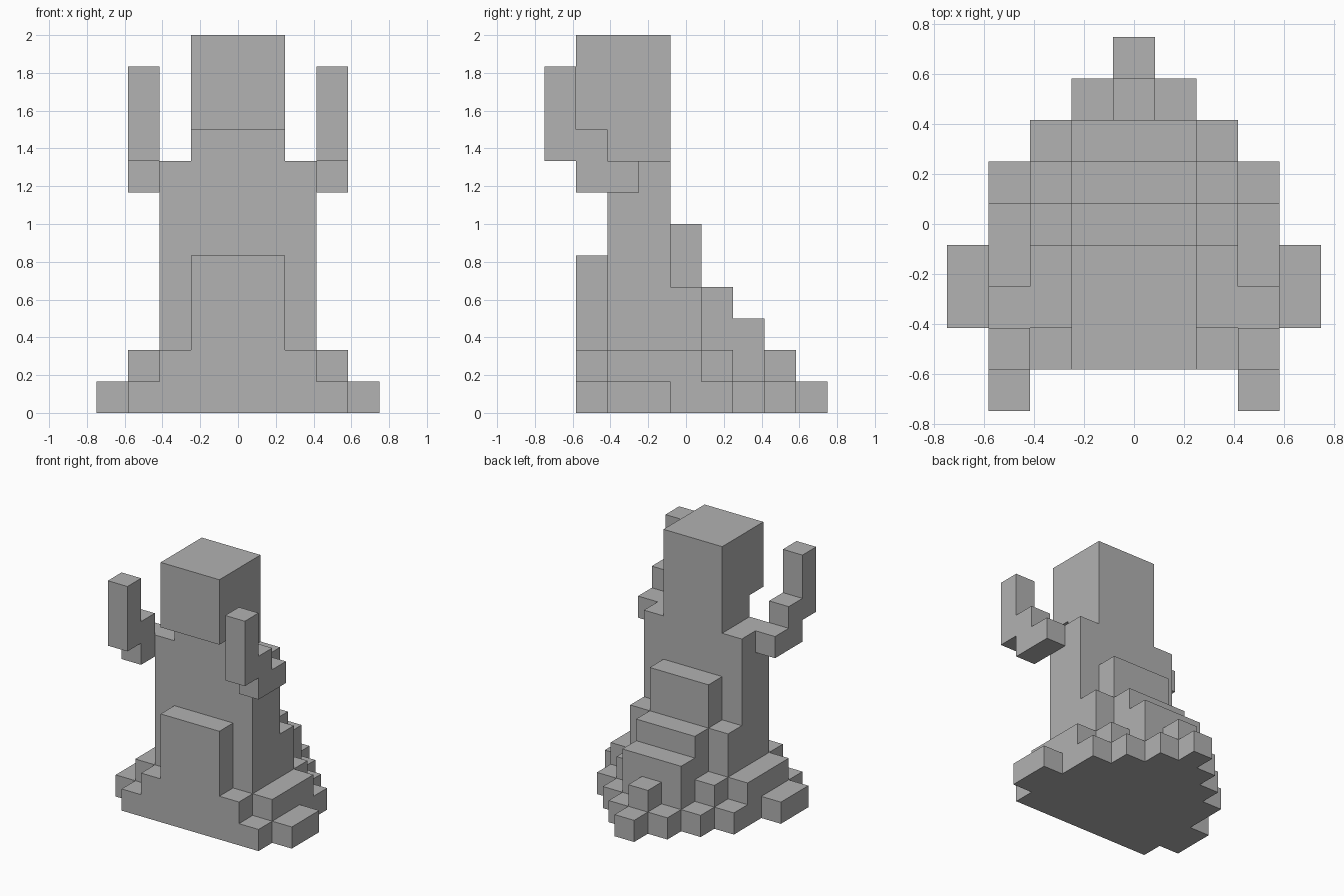
import bpy
import bmesh
from mathutils import Vector

UNIT = 1 / 6        # edge of one block
SHIFT = 4.5         # half the width, in blocks

cube = bpy.data.objects.get("Cube")
if cube:
    bpy.data.objects.remove(cube, do_unlink=True)

grey = bpy.data.materials.new("stone_grey")
grey.use_nodes = True
colour = (0.445, 0.445, 0.445, 1)
grey.diffuse_color = colour
grey.node_tree.nodes["Principled BSDF"].inputs["Base Color"].default_value = colour


def box(x, y, z):
    """Block cells filling three half-open ranges."""
    return {(i, j, k) for i in range(*x) for j in range(*y) for k in range(*z)}


def mid(half, y, z):
    """Box centred on x, reaching half blocks to each side of the middle one."""
    return box((4 - half, 5 + half), y, z)


def flip(cells):
    return {(8 - i, j, k) for i, j, k in cells}


# Bent arm: upper arm, elbow step, raised forearm
left_arm = box((7, 8), (1, 3), (7, 8)) | box((7, 8), (1, 2), (8, 9)) | box((7, 8), (0, 1), (8, 11))

parts = {
    "head": mid(1, (1, 4), (9, 12)) | mid(1, (2, 4), (8, 9)),
    "torso": mid(2, (2, 4), (2, 8)),
    "belly": mid(1, (1, 2), (2, 5)),
    "left_arm": left_arm,
    "right_arm": flip(left_arm),
    # Stepped train down the back
    "train": (mid(1, (4, 5), (2, 6)) | mid(2, (4, 5), (2, 4)) | mid(1, (5, 6), (2, 4))
              | mid(1, (6, 7), (2, 3))),
    # Two spreading tiers at the floor
    "upper_hem": (mid(2, (1, 6), (1, 2)) | mid(3, (2, 5), (1, 2)) | mid(1, (6, 7), (1, 2))
                  | mid(0, (7, 8), (1, 2))),
    "lower_hem": (mid(3, (1, 6), (0, 1)) | mid(4, (2, 4), (0, 1)) | mid(2, (6, 7), (0, 1))
                  | mid(1, (7, 8), (0, 1)) | mid(0, (8, 9), (0, 1))),
}
filled = set().union(*parts.values())


def build(name, cells):
    """Outer skin of the cells, with flat areas merged."""
    bm = bmesh.new()
    for cell in sorted(cells):
        centre = Vector(cell) + Vector((0.5, 0.5, 0.5)) - Vector((SHIFT, SHIFT, 0))
        for axis in range(3):
            for sign in (-1, 1):
                n = Vector((0, 0, 0))
                n[axis] = sign
                if tuple(int(c + d) for c, d in zip(cell, n)) in filled:
                    continue
                u = Vector((0, 0, 0))
                u[(axis + 1) % 3] = 0.5
                v = n.cross(u)
                corners = (-u - v, u - v, u + v, v - u)
                bm.faces.new([bm.verts.new((centre + n / 2 + c) * UNIT) for c in corners])
    bmesh.ops.remove_doubles(bm, verts=bm.verts, dist=0.001)
    bmesh.ops.dissolve_limit(bm, angle_limit=0.01, verts=bm.verts, edges=bm.edges)
    mesh = bpy.data.meshes.new(name)
    bm.to_mesh(mesh)
    bm.free()
    mesh.materials.append(grey)
    bpy.context.collection.objects.link(bpy.data.objects.new(name, mesh))


for part, cells in parts.items():
    build(part, cells)
